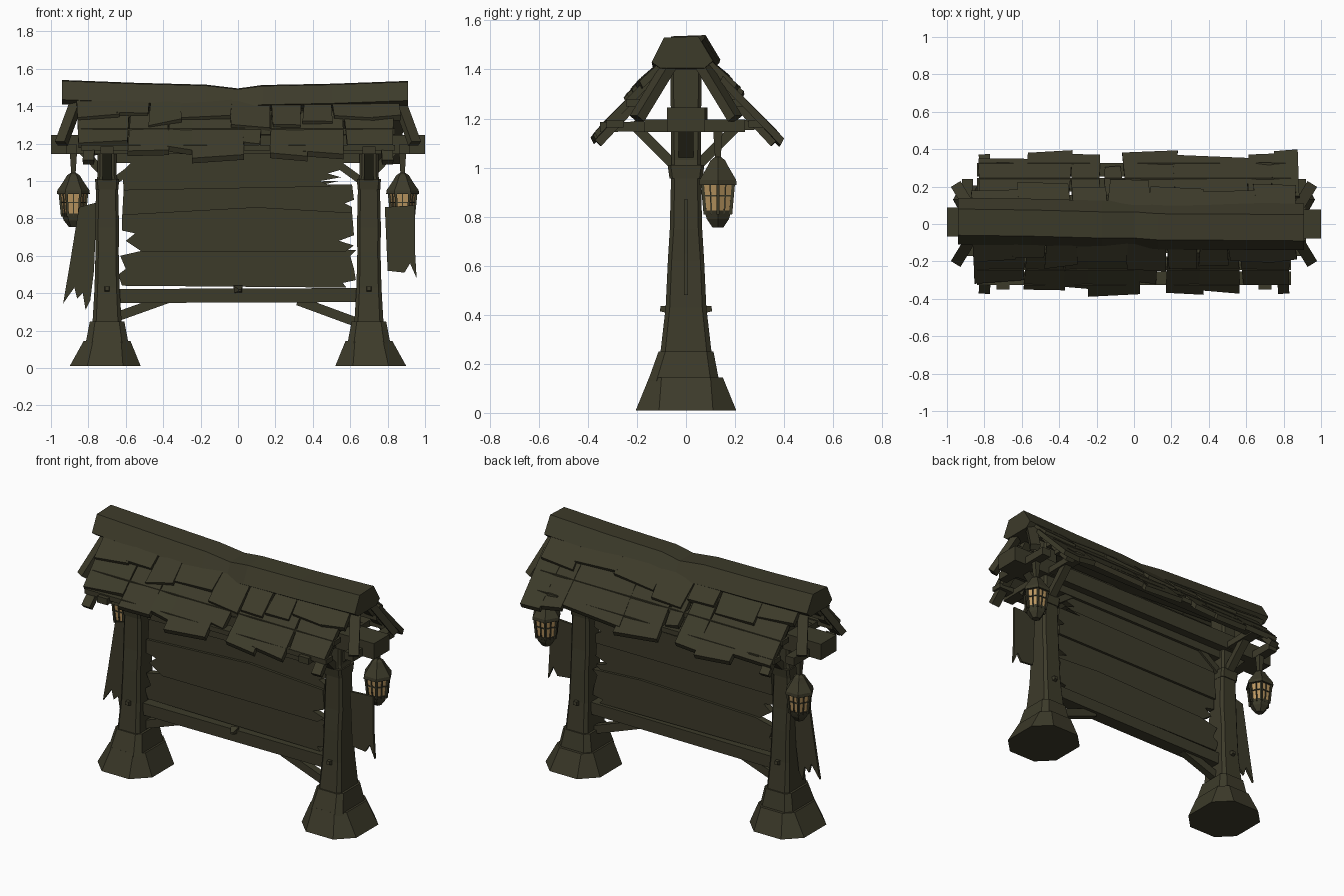
import bpy, bmesh, math, random
from mathutils import Vector

random.seed(4)
cube = bpy.data.objects.get("Cube")
if cube:
    bpy.data.objects.remove(cube, do_unlink=True)


def material(name, rgb):
    m = bpy.data.materials.new(name)
    m.use_nodes = True
    m.diffuse_color = (*rgb, 1)
    m.node_tree.nodes["Principled BSDF"].inputs["Base Color"].default_value = (*rgb, 1)
    return m


WOOD = material("dark olive wood", (0.046, 0.043, 0.023))
GLASS = material("amber glass", (0.50, 0.31, 0.12))


def loft(name, rings, mat=WOOD):
    """Skin a stack of equal rings and cap both ends."""
    bm = bmesh.new()
    loops = [[bm.verts.new(p) for p in ring] for ring in rings]
    n = len(loops[0])
    for a, b in zip(loops, loops[1:]):
        for i in range(n):
            j = (i + 1) % n
            bm.faces.new((a[i], a[j], b[j], b[i]))
    bm.faces.new(loops[0])
    bm.faces.new(loops[-1])
    bmesh.ops.recalc_face_normals(bm, faces=bm.faces)
    me = bpy.data.meshes.new(name)
    bm.to_mesh(me)
    bm.free()
    me.materials.append(mat)
    ob = bpy.data.objects.new(name, me)
    bpy.context.collection.objects.link(ob)
    return ob


def beam(name, start, end, width, height, taper=1.0, mat=WOOD):
    """Square timber between two points."""
    a, b = Vector(start), Vector(end)
    d = (b - a).normalized()
    up = Vector((0, 0, 1)) if abs(d.z) < 0.95 else Vector((0, 1, 0))
    side = d.cross(up).normalized() * width / 2
    up = side.cross(d).normalized() * height / 2
    corners = [side + up, up - side, -side - up, side - up]
    return loft(name, [[a + c for c in corners], [b + c * taper for c in corners]], mat)


def slab(name, outline, y, thick):
    """Outline in x and z, given thickness in y."""
    return loft(name, [[(x, y + t, z) for x, z in outline] for t in (-thick / 2, thick / 2)])


def chamfered(cx, z, hx, hy, cut, cy=0.0):
    """Rectangle ring with cut corners."""
    c = cut * min(hx, hy)
    pts = [(hx, hy - c), (hx - c, hy), (c - hx, hy), (-hx, hy - c),
           (-hx, c - hy), (c - hx, -hy), (hx - c, -hy), (hx, c - hy)]
    return [(cx + x, cy + y, z) for x, y in pts]


def hexagon(cx, cy, z, r):
    return [(cx + r * math.cos(k * math.pi / 3), cy + r * math.sin(k * math.pi / 3), z)
            for k in range(6)]


def lantern(side, cx, cy):
    def ring(z, r):
        return hexagon(cx, cy, z, r)
    loft(side + "_lantern_glass", [ring(0.82, 0.057), ring(0.94, 0.072)], GLASS)
    loft(side + "_lantern_cap", [ring(0.93, 0.088), ring(0.95, 0.086), ring(1.0, 0.052),
                                 ring(1.03, 0.034), ring(1.045, 0.012)])
    loft(side + "_lantern_foot", [ring(0.755, 0.025), ring(0.79, 0.052), ring(0.825, 0.064)])
    low, mid, high = ring(0.81, 0.06), ring(0.885, 0.067), ring(0.945, 0.074)
    for k in range(6):
        beam(side + "_lantern_bar", low[k], high[k], 0.013, 0.013)
        j = (k + 1) % 6
        beam(side + "_lantern_rail", mid[k], mid[j], 0.006, 0.007)
        center = [(Vector(r[k]) + Vector(r[j])) / 2 for r in (low, high)]
        beam(side + "_lantern_mullion", *center, 0.007, 0.006)
    beam(side + "_lantern_hook", (cx, cy, 1.03), (cx, cy, 1.16), 0.022, 0.022, 1.8)


# Posts, feet, braces and lanterns, mirrored to both ends
for side, s in (("left", 1), ("right", -1)):
    x = 0.70 * s
    loft(side + "_foot", [chamfered(0.71 * s, 0.01, 0.19, 0.205, 0.5),
                          chamfered(x, 0.145, 0.125, 0.15, 0.4)])
    loft(side + "_plinth", [chamfered(x, 0.13, 0.115, 0.145, 0.3, -0.01),
                            chamfered(x, 0.25, 0.092, 0.112, 0.3)])
    profile = [(0.24, 0.078, 0.105), (0.43, 0.067, 0.083), (0.62, 0.062, 0.074),
               (0.75, 0.064, 0.066), (1.0, 0.058, 0.06), (1.03, 0.05, 0.06), (1.44, 0.05, 0.064)]
    loft(side + "_post", [chamfered(x, z, hx, hy, 0.25) for z, hx, hy in profile])
    loft(side + "_post_collar", [chamfered(x, 0.955, 0.061, 0.067, 0.2),
                                 chamfered(x, 1.01, 0.064, 0.075, 0.2)])
    for f in (-1, 1):
        beam(side + "_post_peg", (x, 0.06 * f, 0.42), (x, 0.105 * f, 0.425), 0.035, 0.035, 0.6)
        beam(side + "_knee_brace", (x, 0.04 * f, 1.0), (x, 0.22 * f, 1.18), 0.05, 0.04)
        beam(side + "_gable_rafter", (0.86 * s, 0.06 * f, 1.43), (0.945 * s, 0.2 * f, 1.2), 0.06, 0.04)
        beam(side + "_eave_rafter", (0.78 * s, 0.06 * f, 1.42), (0.80 * s, 0.36 * f, 1.10), 0.06, 0.035)
    beam(side + "_outer_brace", (0.68 * s, 0, 1.0), (0.83 * s, 0, 1.16), 0.06, 0.045)
    beam(side + "_inner_brace", (0.66 * s, 0, 1.0), (0.48 * s, 0, 1.13), 0.05, 0.04)
    beam(side + "_tie_beam", (x, -0.35, 1.165), (x, 0.33, 1.175), 0.07, 0.04)
    beam(side + "_lantern_bracket", (0.89 * s, -0.17, 1.17), (0.89 * s, 0.24, 1.17), 0.06, 0.05)
    lantern(side, 0.88 * s, 0.13)

# Long timbers
beam("cross_beam", (-1, 0.01, 1.195), (1, 0, 1.195), 0.155, 0.1)
beam("bottom_rail", (-0.66, 0, 0.385), (0.66, 0, 0.39), 0.085, 0.075)
beam("top_rail", (-0.66, 0, 1.12), (0.66, 0, 1.12), 0.06, 0.05)
beam("rail_spike", (0, -0.03, 0.42), (0.01, -0.075, 0.415), 0.05, 0.04, 0.3)
beam("right_lower_brace", (-0.66, 0, 0.27), (-0.38, 0, 0.37), 0.045, 0.05)
beam("left_lower_brace", (0.66, 0, 0.235), (0.32, 0, 0.36), 0.045, 0.05)

# Notice board from split planks
planks = [
    [(-0.62, 0.44), (0.58, 0.43), (0.56, 0.455), (0.63, 0.47), (0.62, 0.53), (0.60, 0.6),
     (0.63, 0.63), (0.3, 0.65), (-0.5, 0.63), (-0.63, 0.6), (-0.6, 0.53), (-0.64, 0.5)],
    [(-0.51, 0.62), (0.57, 0.62), (0.62, 0.655), (0.54, 0.68), (0.62, 0.71), (0.61, 0.83),
     (0.1, 0.86), (-0.62, 0.82), (-0.62, 0.735), (-0.55, 0.72), (-0.6, 0.68)],
    [(-0.62, 0.80), (0.61, 0.80), (0.61, 0.86), (0.57, 0.88), (0.62, 0.9), (0.61, 0.98),
     (0.45, 0.98), (0.54, 1.0), (-0.61, 0.98)],
    [(-0.61, 0.95), (0.5, 0.97), (0.44, 1.0), (0.55, 1.02), (0.48, 1.04), (0.55, 1.06),
     (0.5, 1.11), (-0.56, 1.11), (-0.62, 1.05)],
]
for i, outline in enumerate(planks):
    slab("board_plank", outline, 0.008 * (-1) ** i, 0.04)

# Torn cloth banners
slab("right_banner", [(-0.85, 0.86), (-0.755, 0.885), (-0.77, 0.52), (-0.79, 0.36),
                      (-0.815, 0.31), (-0.83, 0.40), (-0.86, 0.37), (-0.875, 0.43),
                      (-0.935, 0.345), (-0.90, 0.55)], 0, 0.015)
slab("left_banner", [(0.785, 0.86), (0.945, 0.87), (0.945, 0.65), (0.955, 0.48),
                     (0.92, 0.56), (0.89, 0.51), (0.80, 0.52)], 0, 0.015)

# Sagging ridge cap
ridge = [(-0.94, 1.535, 0.015), (-0.55, 1.52, 0.01), (-0.17, 1.51, 0), (0, 1.49, 0),
         (0.13, 1.508, -0.01), (0.5, 1.515, -0.012), (0.91, 1.53, -0.015)]
section = [(-0.075, 0), (0.065, 0.005), (0.125, -0.095), (0.09, -0.125),
           (-0.09, -0.125), (-0.125, -0.1)]
loft("ridge_cap", [[(x, y + dy, z + dz) for dy, dz in section] for x, z, y in ridge])


def roof_z(y):
    return 1.45 - 1.08 * (y - 0.08)


def shingle(name, f, x0, x1, top, bottom, lift):
    def j(a):
        return random.uniform(-a, a)
    kick = j(0.008)
    pts = [(x0 + j(0.012), top, 0), (x1 + j(0.012), top, 0),
           (x1 + j(0.015), bottom + j(0.012), lift + kick),
           (x0 + j(0.015), bottom + j(0.012), lift - kick)]
    loft(name, [[(x, f * (y - d * 0.5), roof_z(y) + up - d) for x, y, up in pts]
                for d in (0, 0.028)])


# Shingle rows: each eave shingle as x start, x end, reach
eaves = {
    -1: [(-0.85, -0.58, 0.31), (-0.58, -0.37, 0.36), (-0.37, -0.25, 0.34), (-0.25, 0.02, 0.385),
         (0.02, 0.13, 0.31), (0.17, 0.36, 0.37), (0.36, 0.57, 0.365), (0.57, 0.83, 0.33)],
    1: [(-0.84, -0.58, 0.345), (-0.58, -0.34, 0.385), (-0.34, -0.19, 0.37), (-0.17, -0.06, 0.3),
        (-0.05, 0.22, 0.39), (0.22, 0.6, 0.36), (0.6, 0.74, 0.37), (0.74, 0.88, 0.39)],
}
for f, row in eaves.items():
    side = "front" if f < 0 else "back"
    for x0, x1, reach in row:
        shingle(side + "_eave_shingle", f, x0, x1, 0.15, reach, 0.008)
    x = -0.86
    while x < 0.8:
        end = min(x + random.uniform(0.15, 0.32), 0.86)
        shingle(side + "_upper_shingle", f, x, end, 0.05, random.uniform(0.18, 0.25), 0.025)
        x = end
    # Battens under the shingles
    for y in (0.12, 0.21, 0.29):
        beam(side + "_batten", (-0.84, f * y, roof_z(y) - 0.045),
             (0.84, f * y, roof_z(y) - 0.045), 0.07, 0.03)
